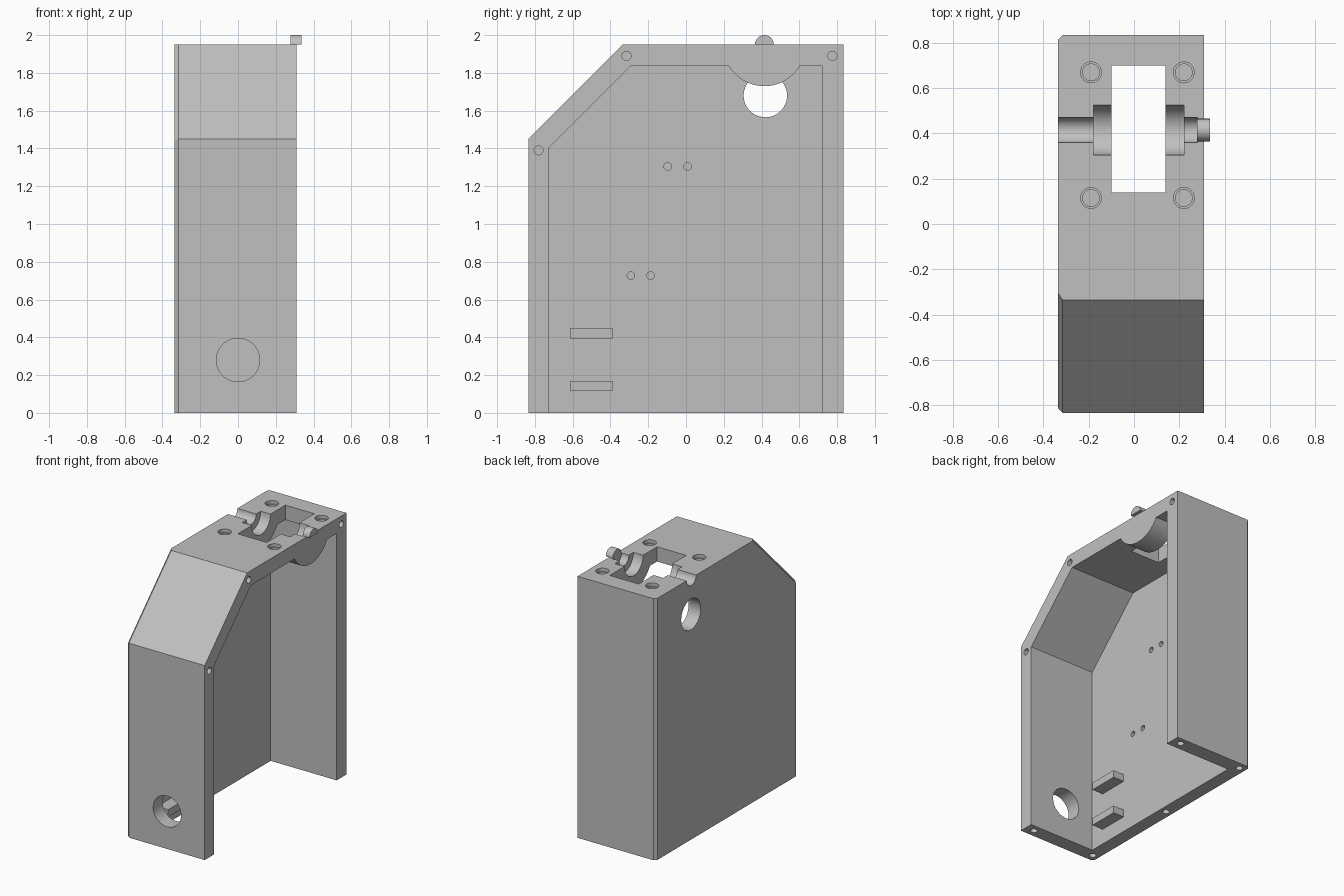
import bpy, bmesh, math
from mathutils import Matrix, Vector

if "Cube" in bpy.data.objects:
    bpy.data.objects.remove(bpy.data.objects["Cube"], do_unlink=True)

grey = bpy.data.materials.new("plain_grey")
grey.use_nodes = True
COLOUR = (0.53, 0.53, 0.53, 1)
grey.diffuse_color = COLOUR
grey.node_tree.nodes["Principled BSDF"].inputs["Base Color"].default_value = COLOUR

X0, X1, TOP = -0.335, 0.31, 1.95      # closed side, open side, top
FLOOR = X0 + 0.10                     # inner face of the side plate
AXLE_Y = 0.415


def finish(name, bm):
    bmesh.ops.recalc_face_normals(bm, faces=bm.faces)
    mesh = bpy.data.meshes.new(name)
    bm.to_mesh(mesh)
    bm.free()
    mesh.materials.append(grey)
    obj = bpy.data.objects.new(name, mesh)
    bpy.context.collection.objects.link(obj)
    return obj


def prism(name, profile, xa, xb, chamfer=0):
    """Extrude a (y, z) profile along x, optionally chamfering the xa rim."""
    bm = bmesh.new()
    face = bm.faces.new([bm.verts.new((xa, y, z)) for y, z in profile])
    ext = bmesh.ops.extrude_face_region(bm, geom=[face])["geom"]
    bmesh.ops.translate(bm, vec=(xb - xa, 0, 0),
                        verts=[v for v in ext if isinstance(v, bmesh.types.BMVert)])
    if chamfer:
        rim = [e for e in bm.edges
               if all(abs(v.co.x - xa) < 1e-5 for v in e.verts)
               and abs(e.verts[0].co.z - e.verts[1].co.z) > 0.01]
        bmesh.ops.recalc_face_normals(bm, faces=bm.faces)
        bmesh.ops.bevel(bm, geom=rim, offset=chamfer, segments=1, affect='EDGES')
    return finish(name, bm)


def box(name, lo, hi):
    return prism(name, [(lo[1], lo[2]), (hi[1], lo[2]), (hi[1], hi[2]), (lo[1], hi[2])],
                 lo[0], hi[0])


def cylinder(name, start, end, r, sides=48):
    a, b = Vector(start), Vector(end)
    bm = bmesh.new()
    turn = (b - a).to_track_quat('Z', 'Y').to_matrix().to_4x4()
    bmesh.ops.create_cone(bm, cap_ends=True, segments=sides, radius1=r, radius2=r,
                          depth=(b - a).length,
                          matrix=Matrix.Translation((a + b) / 2) @ turn)
    return finish(name, bm)


def arc(r, start, stop, steps=32):
    return [(AXLE_Y + r * math.cos(t), TOP + r * math.sin(t))
            for t in (start + (stop - start) * i / steps for i in range(steps + 1))]


def cut(target, cutter):
    mod = target.modifiers.new("cut", 'BOOLEAN')
    mod.operation, mod.solver, mod.object = 'DIFFERENCE', 'EXACT', cutter
    bpy.context.view_layer.objects.active = target
    bpy.ops.object.modifier_apply(modifier=mod.name)
    bpy.data.objects.remove(cutter, do_unlink=True)


def smooth(obj):
    bpy.ops.object.select_all(action='DESELECT')
    obj.select_set(True)
    bpy.context.view_layer.objects.active = obj
    bpy.ops.object.shade_smooth_by_angle(angle=math.radians(30))


# Outer shell with a sloped front shoulder
housing = prism("housing", [(-0.835, 0), (0.835, 0), (0.835, TOP), (-0.335, TOP),
                            (-0.835, 1.45)], X0, X1, chamfer=0.02)

# Cavity open to the side and bottom, leaving a rounded axle support under the roof
half = math.asin(0.11 / 0.22)
cavity = ([(-0.725, -0.1), (0.72, -0.1), (0.72, 1.84)]
          + arc(0.22, -half, half - math.pi)
          + [(-0.29, 1.84), (-0.725, 1.405)])
cut(housing, prism("cavity_cutter", cavity, FLOOR, X1 + 0.1))

# Roof window, bearing seats and axle slots
cut(housing, box("window_cutter", (-0.10, 0.14, 1.6), (0.14, 0.70, 2.1)))
for xa, xb, r in ((-0.18, -0.09, 0.11), (0.13, 0.22, 0.11),
                  (X0 - 0.1, -0.17, 0.056), (0.21, 0.28, 0.056)):
    cut(housing, cylinder("axle_cutter", (xa, AXLE_Y, TOP), (xb, AXLE_Y, TOP), r))

# Cable holes in the front wall and the side plate
cut(housing, cylinder("front_hole_cutter", (0, -0.9, 0.28), (0, -0.68, 0.28), 0.115))
cut(housing, cylinder("side_hole_cutter", (X0 - 0.1, 0.42, 1.68), (FLOOR + 0.005, 0.42, 1.68), 0.115))

# Countersunk screw holes in the roof
for x in (-0.19, 0.22):
    for y in (0.115, 0.67):
        for r, depth in ((0.046, 0.025), (0.037, 0.08)):
            cut(housing, cylinder("roof_screw_cutter", (x, y, TOP - depth), (x, y, TOP + 0.05), r, 32))

# Screw holes in the open rim
for y, z in ((-0.78, 1.39), (-0.315, 1.89), (0.775, 1.89)):
    cut(housing, cylinder("rim_screw_cutter", (X1 - 0.1, y, z), (X1 + 0.05, y, z), 0.024, 24))

# Screw holes in the bottom edge
for x, y in ((0.24, -0.78), (0.24, 0.78), (-0.285, -0.78), (-0.285, 0), (-0.285, 0.78)):
    cut(housing, cylinder("bottom_screw_cutter", (x, y, -0.05), (x, y, 0.1), 0.024, 24))

# Small blind mounting holes on the inside of the plate
for y, z in ((-0.097, 1.305), (0.008, 1.305), (-0.292, 0.727), (-0.187, 0.727)):
    cut(housing, cylinder("mount_cutter", (FLOOR - 0.06, y, z), (FLOOR + 0.05, y, z), 0.02, 24))
smooth(housing)

# Half-round axle stub resting on the roof edge
smooth(prism("axle_stub", arc(0.05, 0, math.pi), 0.278, 0.335))

# Two ledges on the inside of the plate
for name, z in (("lower_ledge", 0.115), ("upper_ledge", 0.395)):
    box(name, (FLOOR - 0.01, -0.615, z), (FLOOR + 0.09, -0.39, z + 0.055))
